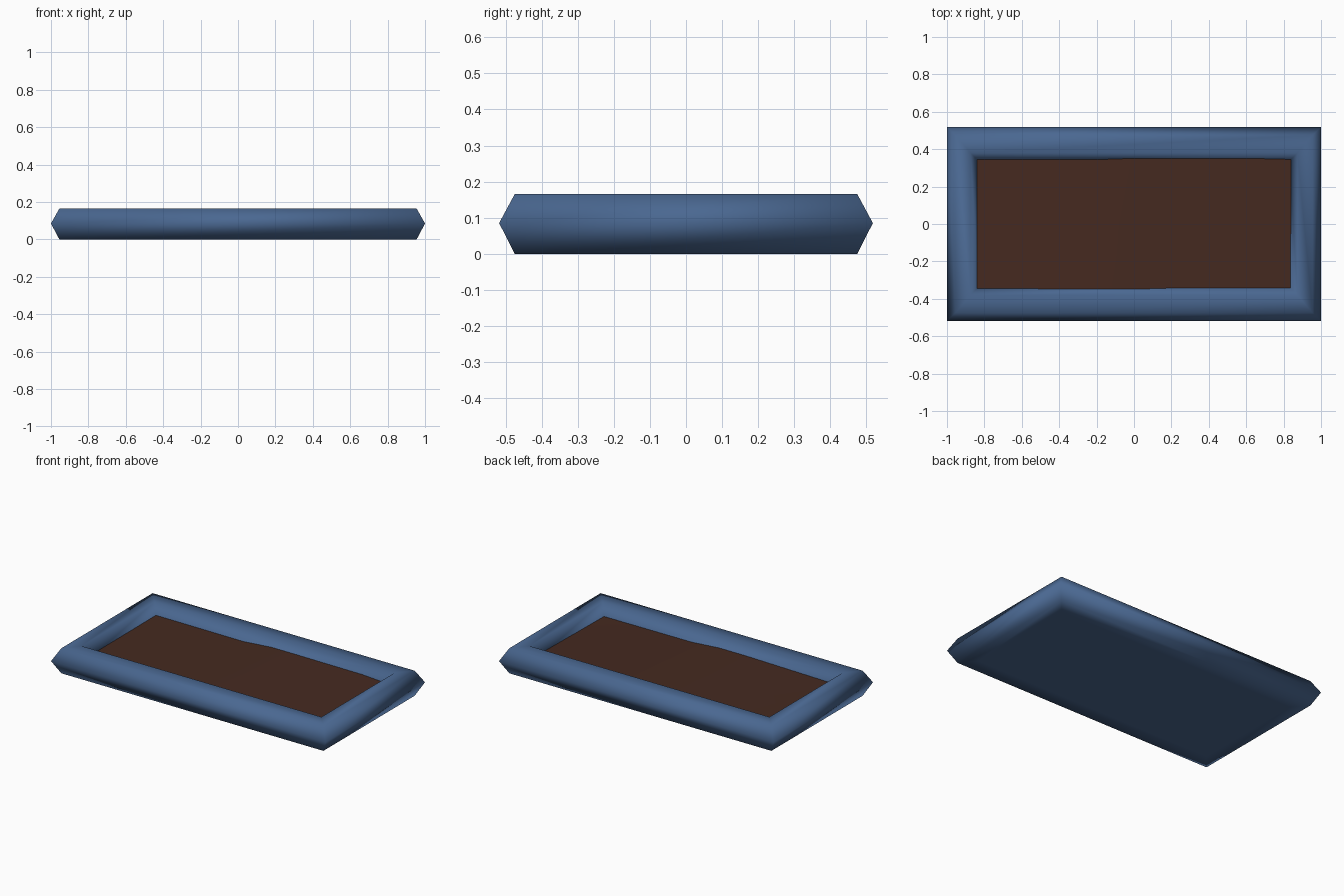
import bpy
import bmesh

if "Cube" in bpy.data.objects:
    bpy.data.objects.remove(bpy.data.objects["Cube"])


def material(name, rgb):
    m = bpy.data.materials.new(name)
    m.diffuse_color = (*rgb, 1)
    m.use_nodes = True
    m.node_tree.nodes["Principled BSDF"].inputs["Base Color"].default_value = m.diffuse_color
    return m


def finish(bm, name, mat, smooth):
    bmesh.ops.recalc_face_normals(bm, faces=bm.faces)
    me = bpy.data.meshes.new(name)
    bm.to_mesh(me)
    bm.free()
    me.materials.append(mat)
    for p in me.polygons:
        p.use_smooth = smooth
    ob = bpy.data.objects.new(name, me)
    bpy.context.collection.objects.link(ob)


blue = material("slate blue", (0.068, 0.137, 0.283))
brown = material("dark soil brown", (0.06, 0.023, 0.0145))

# Tray: rectangular rings (half x, half y, z) from underside, round the hexagonal rim, to the inner floor
rings = [(0.874, 0.38, 0), (0.955, 0.475, 0), (1, 0.518, 0.085), (0.955, 0.475, 0.165),
         (0.874, 0.38, 0.165), (0.832, 0.337, 0.085), (0.832, 0.337, 0.05)]
bm = bmesh.new()
loops = [[bm.verts.new((sx * x, sy * y, z)) for sx, sy in ((-1, -1), (1, -1), (1, 1), (-1, 1))]
         for x, y, z in rings]
for a, b in zip(loops, loops[1:]):
    for i in range(4):
        j = (i + 1) % 4
        bm.faces.new((a[i], a[j], b[j], b[i]))
bm.faces.new(loops[0])
bm.faces.new(loops[-1])
finish(bm, "tray", blue, True)

# Soil: gently uneven sheet, columns of (x, front height, back height)
columns = [(-0.86, 0.097, 0.1), (-0.2, 0.107, 0.098), (0, 0.107, 0.111),
           (0.2, 0.095, 0.111), (0.66, 0.094, 0.109), (0.86, 0.094, 0.1)]
bm = bmesh.new()
rows = [[bm.verts.new((x, -0.36, f)), bm.verts.new((x, 0, (f + b) / 2)),
         bm.verts.new((x, 0.36, b))] for x, f, b in columns]
for a, b in zip(rows, rows[1:]):
    for i in range(2):
        bm.faces.new((a[i], b[i], b[i + 1], a[i + 1]))
finish(bm, "soil", brown, True)
